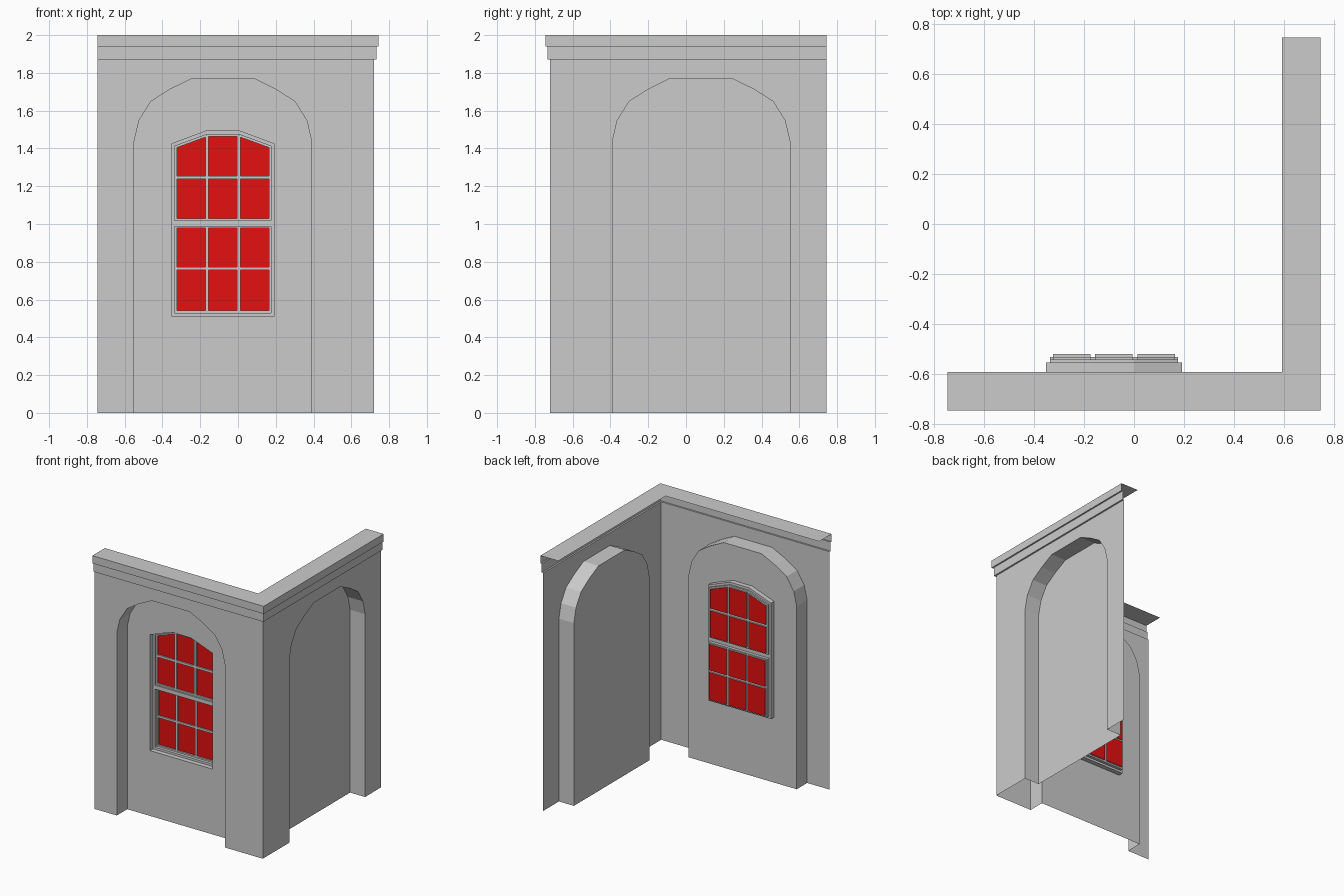
import bpy
import bmesh
from mathutils import Vector

cube = bpy.data.objects.get("Cube")
if cube:
    bpy.data.objects.remove(cube, do_unlink=True)


def material(name, colour):
    mat = bpy.data.materials.new(name)
    mat.use_nodes = True
    mat.diffuse_color = colour
    mat.node_tree.nodes["Principled BSDF"].inputs["Base Color"].default_value = colour
    return mat


GREY = material("plaster grey", (0.6, 0.6, 0.6, 1))
RED = material("pane red", (0.78, 0.005, 0.005, 1))

END, WALL, BACK = 0.745, 0.72, 0.59   # wall ends, outer wall plane, niche plane
MID = -0.08                           # centre line of niche and window
FRONT, SIDE = Vector((0, -1, 0)), Vector((1, 0, 0))


def make(name, polys, facing, reds=()):
    """Open sheet from polygons, welded and turned to face one direction."""
    bm = bmesh.new()
    for i, poly in enumerate(polys):
        face = bm.faces.new([bm.verts.new(p) for p in poly])
        face.material_index = int(i in reds)
    bmesh.ops.remove_doubles(bm, verts=bm.verts, dist=0.0003)
    bmesh.ops.recalc_face_normals(bm, faces=bm.faces)
    if sum(f.normal.dot(facing) * f.calc_area() for f in bm.faces) < 0:
        bmesh.ops.reverse_faces(bm, faces=bm.faces)
    mesh = bpy.data.meshes.new(name)
    bm.to_mesh(mesh)
    bm.free()
    mesh.materials.append(GREY)
    mesh.materials.append(RED)
    bpy.context.collection.objects.link(bpy.data.objects.new(name, mesh))


def at(loop, y):
    return [(MID + u, y, z) for u, z in loop]


def band(loop, y0, y1, closed=True):
    """Strip of quads joining a loop at two depths."""
    a, b = at(loop, y0), at(loop, y1)
    n = len(loop)
    return [(a[i], a[(i + 1) % n], b[(i + 1) % n], b[i]) for i in range(n if closed else n - 1)]


def to_side(polys):
    """Reflect across the corner's diagonal, turning front parts into side parts."""
    return [[(-y, -x, z) for x, y, z in p] for p in polys]


def mirrored(half):
    return half + [(-u, z) for u, z in reversed(half)]


# Walls with arched cut-outs reaching the ground
arch_half = [(0.47, 0), (0.47, 1.437), (0.444, 1.548), (0.381, 1.649), (0.28, 1.713), (0.164, 1.77)]
arch = mirrored(arch_half)
left, right = -END - MID, WALL - MID
wall = [at([(right, 0), (right, 1.87), (left, 1.87), (left, 0)] + arch[::-1], -WALL)]
make("front_wall", wall, FRONT)
make("side_wall", to_side(wall), SIDE)

# Niches: reveal and back panel; the front panel has a window opening
reveal = band(arch, -WALL, -BACK, closed=False)
make("side_niche", to_side(reveal + [at(arch, -BACK)]), SIDE)
win_half = [(0.272, 0.513), (0.272, 1.424), (0.083, 1.494)]
half = [(0, 0)] + arch_half + [(0, 1.77), (0, 1.494)] + win_half[::-1] + [(0, 0.513)]
make("front_niche", reveal + [at(half, -BACK), at([(-u, z) for u, z in half], -BACK)], FRONT)

# Stepped cornice mitred around the corner
profile = [(WALL, 1.87), (0.733, 1.87), (0.733, 1.94), (END, 1.94), (END, 2), (BACK, 2)]
paths = [[(-END, -o, z), (o, -o, z), (o, END, z)] for o, z in profile]
make("cornice", [(a[i], a[i + 1], b[i + 1], b[i]) for a, b in zip(paths, paths[1:]) for i in (0, 1)],
     Vector((1, -1, 1)))

# Window frame: outer reveal, flat face, meeting rail and sash reveals
FACE, UPPER, LOWER = -0.553, -0.541, -0.53
outer = mirrored(win_half)
inner = mirrored([(0.255, 0.53), (0.255, 1.412), (0.083, 1.475)])
oa, ia = at(outer, FACE), at(inner, FACE)
ring = [(oa[i], oa[(i + 1) % 6], ia[(i + 1) % 6], ia[i]) for i in range(6)]
rail = at([(-0.255, 0.987), (0.255, 0.987), (0.255, 1.018), (-0.255, 1.018)], FACE)
lower_hole = [(-0.255, 0.53), (0.255, 0.53), (0.255, 0.987), (-0.255, 0.987)]
upper_hole = mirrored([(0.255, 1.018)] + inner[1:3])
make("window_frame", band(outer, -BACK, FACE) + ring + [rail], FRONT)
make("sash_reveals", band(lower_hole, FACE, LOWER) + band(upper_hole, FACE, UPPER), FRONT)


def sash(name, rows, y):
    """Glazing grid: odd cells are sunken panes, the rest are bars."""
    cols = [-0.255, -0.243, -0.093, -0.075, 0.075, 0.093, 0.243, 0.255]
    polys, reds = [], set()
    for i in range(len(cols) - 1):
        for j in range(len(rows) - 1):
            a, b = cols[i], cols[i + 1]
            cell = [(a, rows[j](a)), (b, rows[j](b)), (b, rows[j + 1](b)), (a, rows[j + 1](a))]
            if i % 2 and j % 2:
                polys += band(cell, y, y + 0.011)
                reds.add(len(polys))
                polys.append(at(cell, y + 0.011))
            else:
                polys.append(at(cell, y))
    make(name, polys, FRONT, reds)


def flat(z):
    return lambda u: z


def arched(drop):
    return lambda u: 1.475 - drop - max(0, abs(u) - 0.083) * 0.366


sash("lower_sash", [flat(z) for z in (0.53, 0.542, 0.757, 0.773, 0.978, 0.987)], LOWER)
sash("upper_sash", [flat(z) for z in (1.018, 1.03, 1.237, 1.255)] + [arched(0.012), arched(0)], UPPER)
